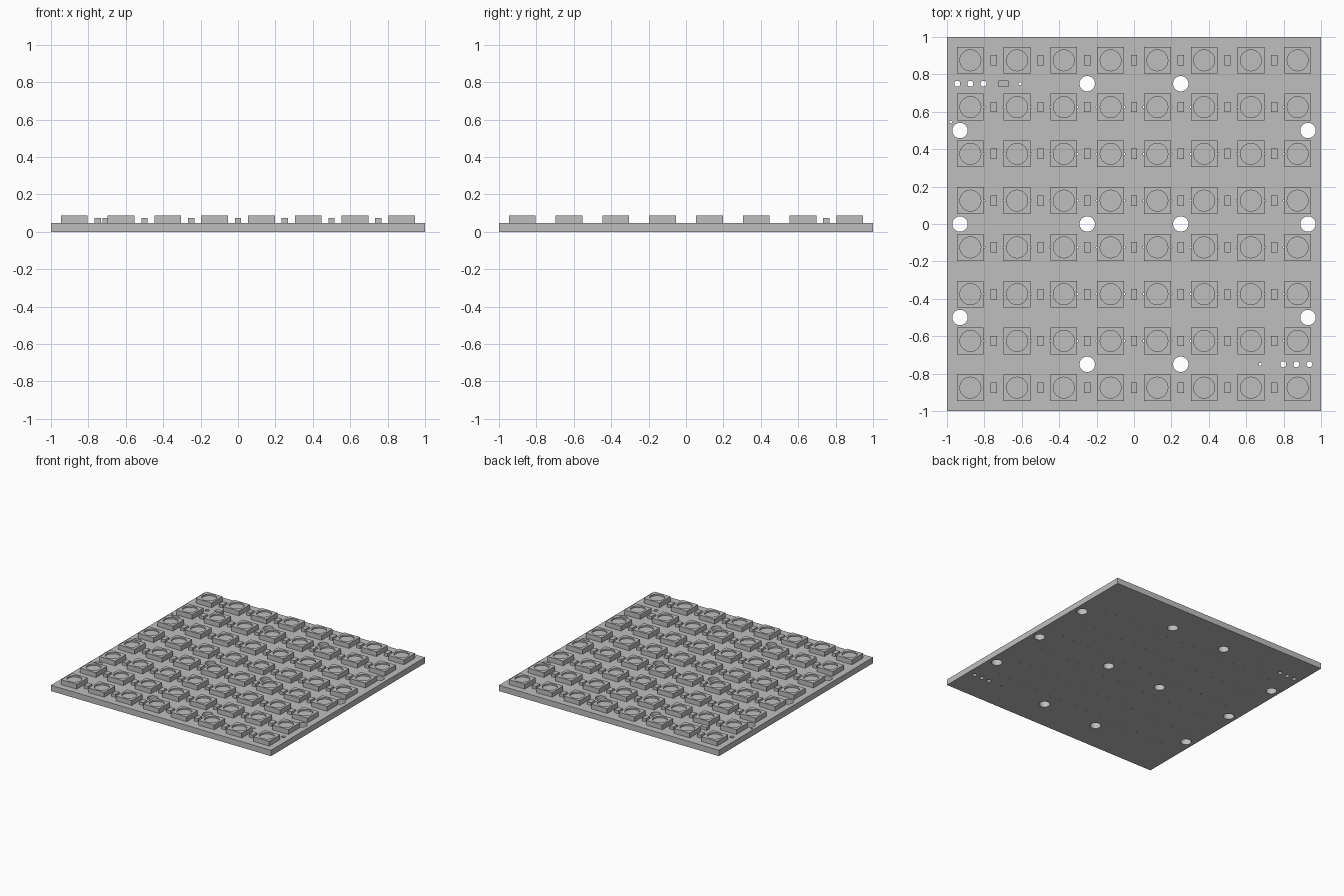
import bpy, bmesh, math
from mathutils import Matrix

default = bpy.data.objects.get("Cube")
if default:
    bpy.data.objects.remove(default, do_unlink=True)

BOARD_TOP = 0.048
PITCH = 0.25

grey = bpy.data.materials.new("light grey")
grey.use_nodes = True
colour = (0.52, 0.52, 0.52, 1)
grey.diffuse_color = colour
grey.node_tree.nodes["Principled BSDF"].inputs["Base Color"].default_value = colour


def add_object(name, mesh, location=(0, 0, 0)):
    obj = bpy.data.objects.new(name, mesh)
    obj.location = location
    bpy.context.scene.collection.objects.link(obj)
    return obj


def box_mesh(name, sx, sy, height):
    """Box centred in x and y with its base on z = 0."""
    bm = bmesh.new()
    bmesh.ops.create_cube(bm, size=1, matrix=Matrix.Translation((0, 0, height / 2))
                          @ Matrix.Diagonal((sx, sy, height, 1)))
    mesh = bpy.data.meshes.new(name)
    bm.to_mesh(mesh)
    bm.free()
    mesh.materials.append(grey)
    return mesh


def cut_round(name, mesh, holes, bottom, top):
    """Cut upright round holes, given as (x, y, radius, sides), out of a mesh."""
    bm = bmesh.new()
    for x, y, radius, sides in holes:
        bmesh.ops.create_cone(bm, cap_ends=True, segments=sides, radius1=radius,
                              radius2=radius, depth=top - bottom,
                              matrix=Matrix.Translation((x, y, (bottom + top) / 2)))
    cutter_mesh = bpy.data.meshes.new(name + "_cutter")
    bm.to_mesh(cutter_mesh)
    bm.free()
    cutter_mesh.materials.append(grey)
    cutter = add_object(name + "_cutter", cutter_mesh)
    cutter.hide_render = True
    body = add_object(name, mesh)
    mod = body.modifiers.new("holes", 'BOOLEAN')
    mod.operation = 'DIFFERENCE'
    mod.solver = 'EXACT'
    mod.object = cutter
    bpy.context.view_layer.update()
    graph = bpy.context.evaluated_depsgraph_get()
    result = bpy.data.meshes.new_from_object(body.evaluated_get(graph))
    bpy.data.objects.remove(body)
    bpy.data.objects.remove(cutter)
    result.shade_smooth()
    result.set_sharp_from_angle(angle=math.radians(35))
    return result


centres = [(i - 3.5) * PITCH for i in range(8)]
gaps = [(i - 3) * PITCH for i in range(7)]

# Mounting holes
holes = []
for x in (-0.25, 0.25):
    holes += [(x, y, 0.041, 40) for y in (-0.75, 0, 0.75)]
for x in (-0.93, 0.93):
    holes += [(x, y, 0.041, 40) for y in (-0.5, 0, 0.5)]

# Wire holes and single vias at two opposite corners
for x in (-0.945, -0.875, -0.805):
    holes += [(x, 0.75, 0.016, 20), (-x - 0.007, -0.75, 0.016, 20)]
holes += [(-0.61, 0.75, 0.008, 12), (0.675, -0.75, 0.008, 12), (-0.98, 0.545, 0.007, 12)]

# Vias beside the lamps of the inner rows
for y in centres[1:-1]:
    for x in gaps:
        holes += [(x + side * 0.053, y, 0.006, 10) for side in (-1, 1)]

# Square circuit board
board = cut_round("board", box_mesh("board_blank", 2, 2, BOARD_TOP), holes, -0.02, 0.07)
add_object("board", board)

# Lamp packages with a shallow round well, and capacitors between them
lamp = cut_round("lamp", box_mesh("lamp_blank", 0.143, 0.143, 0.039),
                 [(0, 0, 0.056, 32)], 0.027, 0.06)
capacitor = box_mesh("capacitor", 0.034, 0.055, 0.025)
for row, y in enumerate(centres):
    for col, x in enumerate(centres):
        add_object(f"lamp_{row}_{col}", lamp, (x, y, BOARD_TOP))
    for col, x in enumerate(gaps):
        add_object(f"capacitor_{row}_{col}", capacitor, (x, y, BOARD_TOP))

# Resistor beside the input wire holes
add_object("resistor", box_mesh("resistor", 0.055, 0.034, 0.025), (-0.698, 0.75, BOARD_TOP))
